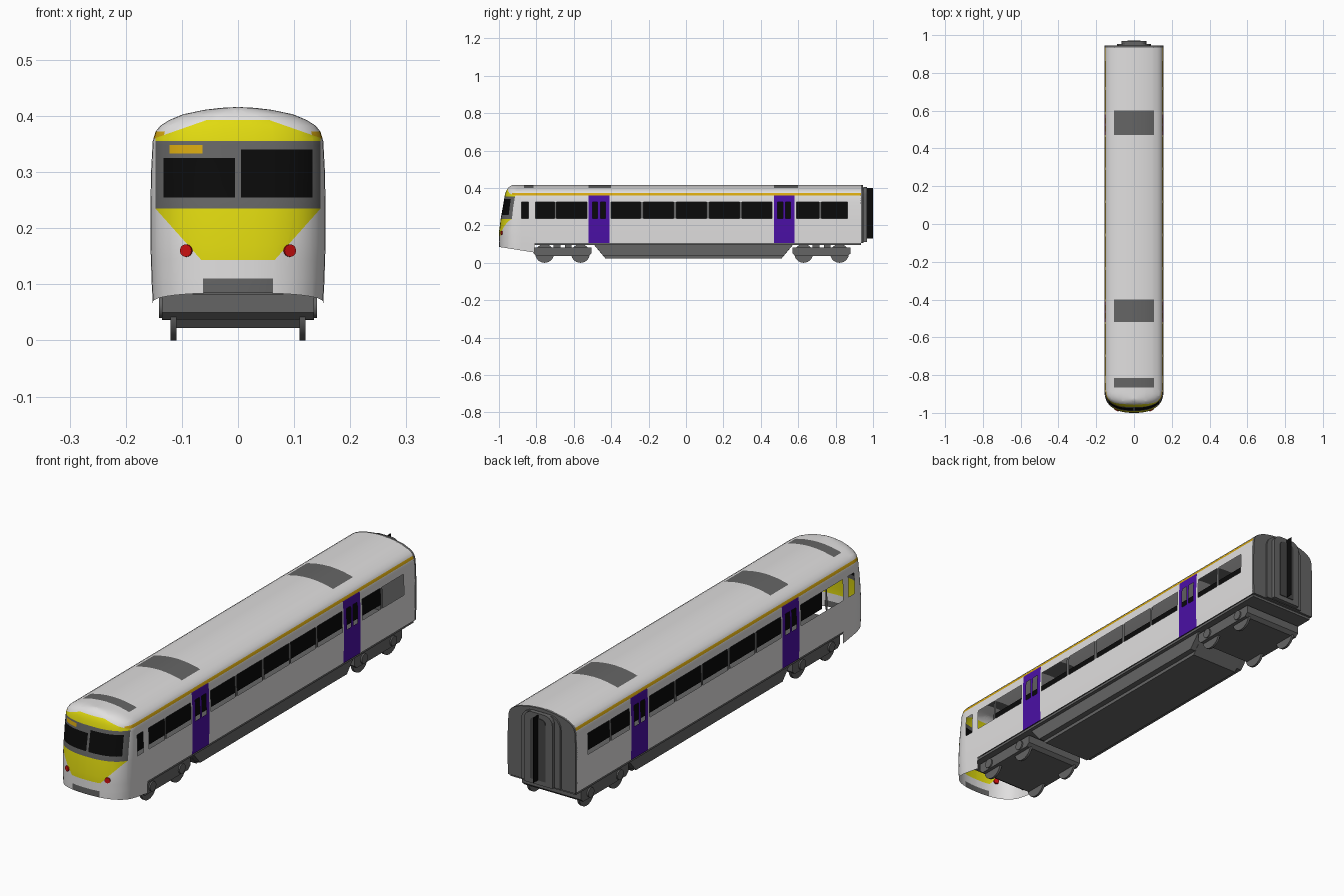
import bpy, bmesh, math
from mathutils import Vector, Matrix

if "Cube" in bpy.data.objects:
    bpy.data.objects.remove(bpy.data.objects["Cube"])


def material(name, r, g, b):
    m = bpy.data.materials.new(name)
    m.diffuse_color = (r, g, b, 1)
    m.use_nodes = True
    m.node_tree.nodes["Principled BSDF"].inputs["Base Color"].default_value = m.diffuse_color
    return m


WHITE, GREY, BLACK, YELLOW, GOLD, PURPLE, RED, DARK = range(8)
MATS = [material("body white", .75, .74, .74), material("mid grey", .13, .13, .13),
        material("black", .003, .003, .003), material("front yellow", .75, .70, .005),
        material("stripe gold", .66, .38, .005), material("door purple", .07, .005, .38),
        material("lamp red", .6, .005, .005), material("dark grey", .06, .06, .06)]


def finish(name, bm, mat=None, smooth=False):
    me = bpy.data.meshes.new(name)
    bm.to_mesh(me)
    bm.free()
    ob = bpy.data.objects.new(name, me)
    bpy.context.collection.objects.link(ob)
    for m in (MATS if mat is None else [MATS[mat]]):
        me.materials.append(m)
    if smooth:
        bpy.ops.object.select_all(action='DESELECT')
        ob.select_set(True)
        bpy.context.view_layer.objects.active = ob
        bpy.ops.object.shade_smooth_by_angle(angle=math.radians(32))
    return ob


def prism(name, pts, a, b, mat, axis='y'):
    """Extrude a 2D outline: (x, z) along y, or (y, z) along x."""
    bm = bmesh.new()
    place = (lambda p, d: (p[0], d, p[1])) if axis == 'y' else (lambda p, d: (d, p[0], p[1]))
    lo = [bm.verts.new(place(p, a)) for p in pts]
    hi = [bm.verts.new(place(p, b)) for p in pts]
    bm.faces.new(lo)
    bm.faces.new(hi)
    for i in range(len(pts)):
        j = (i + 1) % len(pts)
        bm.faces.new((lo[i], lo[j], hi[j], hi[i]))
    bmesh.ops.recalc_face_normals(bm, faces=bm.faces)
    return finish(name, bm, mat)


def box(name, x0, x1, y0, y1, z0, z1, mat):
    return prism(name, [(x0, z0), (x1, z0), (x1, z1), (x0, z1)], y0, y1, mat)


def cylinder(name, loc, r, depth, mat, rot):
    bm = bmesh.new()
    bmesh.ops.create_cone(bm, cap_ends=True, segments=28, radius1=r, radius2=r, depth=depth,
                          matrix=Matrix.Translation(loc) @ rot)
    return finish(name, bm, mat, True)


# Body half section (half width, z, y of nose tip at that height)
LEVELS = [(.151, .05, -1), (.154, .105, -1), (.156, .17, -.999), (.156, .24, -.990),
          (.155, .30, -.979), (.152, .355, -.970), (.147, .372, -.966), (.138, .383, -.962),
          (.122, .393, -.957), (.098, .403, -.949), (.060, .411, -.938), (.030, .4145, -.930),
          (0, .416, -.922)]
NOSE, END = -.885, .935
DOORS = [(-.52, -.41), (.47, .58)]
WINDOWS = [(-.88, -.842), (-.805, -.703), (-.692, -.53), (-.40, -.243), (-.227, -.067),
           (-.05, .11), (.125, .286), (.30, .46), (.592, .71), (.724, .863)]
VENTS = [(-.865, -.815), (-.52, -.40), (.47, .60)]
PANES = [(sum(d) / 2 + a, sum(d) / 2 + b) for d in DOORS for a, b in ((-.035, -.007), (.007, .035))]

# Body shell: one grid running round from the right rear, past the nose, to the left rear
bm = bmesh.new()
rows = []
for w, z, tip in LEVELS:
    row = [(w, END, z)]
    for i in range(-12, 13):
        a = math.radians(i * 7.5)
        x = -math.copysign(abs(math.sin(a)) ** .83, a) * w
        row.append((x, NOSE + (tip - NOSE) * max(math.cos(a), 0) ** .83, z))
    row.append((-w, END, z))
    rows.append([bm.verts.new(p) for p in row])
for lo, hi in zip(rows, rows[1:]):
    for j in range(len(lo) - 1):
        bm.faces.new((lo[j], hi[j], hi[j + 1], lo[j + 1]))
bmesh.ops.remove_doubles(bm, verts=bm.verts, dist=1e-5)


def cut(co, no, where):
    faces = [f for f in bm.faces if where(f.calc_center_median())]
    geom = set(faces) | {e for f in faces for e in f.edges} | {v for f in faces for v in f.verts}
    bmesh.ops.bisect_plane(bm, geom=list(geom), dist=1e-6, plane_co=co, plane_no=no)


def on_nose(c):
    return c.y < NOSE - 1e-4


def on_side(c):
    return not on_nose(c) and c.z < .36


def on_roof(c):
    return not on_nose(c) and c.z > .372


# Cuts for side openings, roof patches, stripe and skirt
for z in (.105, .36, .372):
    cut((0, 0, z), (0, 0, 1), lambda c: True)
cut((0, -.81, 0), (0, 1, 0), on_side)
for z in (.238, .324):
    cut((0, 0, z), (0, 0, 1), on_side)
for y in sorted({v for s in DOORS + WINDOWS + PANES for v in s}):
    cut((0, y, 0), (0, 1, 0), on_side)
for y in sorted({v for s in VENTS for v in s}):
    cut((0, y, 0), (0, 1, 0), on_roof)
for x in (-.106, .106):
    cut((x, 0, 0), (1, 0, 0), on_roof)
cut((0, -1, .085), (0, .03, .19), lambda c: c.y < -.81 and c.z < .2)

# Cuts for the painted front
for z in (.11, .143, .235, .255, .325, .333, .34, .348, .355, .393):
    cut((0, 0, z), (0, 0, 1), on_nose)
for x in (-.147, -.133, -.122, -.063, -.062, -.005, .005, .062, .133, .147):
    cut((x, 0, 0), (1, 0, 0), on_nose)
for s in (-1, 1):
    cut((s * .065, 0, .143), (-s * 1.12, 0, 1), lambda c: on_nose(c) and .143 < c.z < .235)
    cut((s * .055, 0, .393), (s * .35, 0, 1), lambda c: on_nose(c) and c.z > .355)


def within(v, spans):
    return any(a < v < b for a, b in spans)


def nose_colour(c):
    x, z = abs(c.x), c.z
    if x < .147 and .235 < z < .355:
        if -.122 < c.x < -.063 and .333 < z < .348:
            return GOLD
        glass = .005 < x < .133 and .255 < z < (.34 if c.x > 0 else .325)
        return BLACK if glass else GREY
    if .355 < z < .393 - .35 * (x - .055) and z < .393 and c.y < -.915:
        return YELLOW
    if .143 + max(0, 1.12 * (x - .065)) < z < .235 and x < .147:
        return YELLOW
    if x < .062 and z < .11:
        return GREY
    return GOLD if .36 < z < .372 and x > .13 else WHITE


def side_colour(c):
    if .36 < c.z < .372:
        return GOLD
    if c.z > .372:
        return GREY if abs(c.x) < .106 and within(c.y, VENTS) else WHITE
    if c.z > .105 and within(c.y, DOORS):
        return PURPLE
    gaps = [(a[1], b[0]) for a, b in zip(WINDOWS, WINDOWS[1:]) if b[0] - a[1] < .03]
    return GREY if .238 < c.z < .324 and within(c.y, gaps) else WHITE


# Open the windows, trim the skirt and colour what is left
gone = []
for f in bm.faces:
    c = f.calc_center_median()
    f.material_index = nose_colour(c) if on_nose(c) else side_colour(c)
    hole = not on_nose(c) and .238 < c.z < .324 and within(c.y, WINDOWS + PANES)
    skirt = c.z < .105 if c.y > -.81 else c.z < .085 - (c.y + 1) * .03 / .19
    if hole or skirt:
        gone.append(f)
bmesh.ops.delete(bm, geom=gone, context='FACES')
finish("body_shell", bm, None, True)

# Floor, rear wall and the dark centre partition seen through the windows
box("floor", -.15, .15, -.88, END, .095, .106, GREY)
right = [(w, z) for w, z, t in LEVELS if z > .1]
prism("rear_wall", right + [(-w, z) for w, z in reversed(right[:-1])], END - .002, .945, GREY)
box("centre_partition", -.001, .001, -.89, 1, .13, .40, BLACK)


# Rear gangway: stepped arches
def arch(w, top, bottom):
    r = w * .55
    curve = [(w - r + r * math.cos(a), top - r + r * math.sin(a))
             for a in (math.radians(18 * k) for k in range(6))]
    return [(w, bottom)] + curve + [(-x, z) for x, z in reversed(curve)] + [(-w, bottom)]


prism("gangway_base", arch(.09, .402, .108), .94, .952, GREY)
prism("gangway_frame", arch(.065, .405, .11), .95, .968, GREY)
prism("gangway_door", arch(.035, .385, .13), .96, .971, DARK)

# Underfloor equipment case
prism("equipment_case", [(-.495, .1), (-.43, .022), (.51, .022), (.575, .1)], -.11, .11, GREY, 'x')
for s, n in ((-1, "left"), (1, "right")):
    prism(n + "_case_skirt", [(-.495, .1), (-.44, .036), (.52, .036), (.575, .1)],
          s * .10, s * .135, GREY, 'x')

# Bogies with wheels
TURN = Matrix.Rotation(math.pi / 2, 4, 'Y')
for n, yc in (("front", -.66), ("rear", .725)):
    prism(n + "_bogie_frame", [(yc - .155, .083), (yc - .155, .05), (yc - .14, .037),
                               (yc + .14, .037), (yc + .155, .05), (yc + .155, .083)],
          -.135, .135, GREY, 'x')
    for k in (-1, 1):
        box(n + "_bogie_spring", -.12, .12, yc + k * .03 - .018, yc + k * .03 + .018, .08, .1, GREY)
        for s in (-1, 1):
            cylinder(n + "_wheel", (s * .115, yc + k * .096, .05), .05, .01, GREY, TURN)
            cylinder(n + "_axle_box", (s * .135, yc + k * .096, .06), .02, .012, GREY, TURN)

# Red lamps, turned to follow the curved front
for s in (-1, 1):
    rot = Matrix.Rotation(s * math.radians(23), 4, 'Z') @ Matrix.Rotation(math.pi / 2, 4, 'X')
    cylinder("tail_lamp", (s * .091, -.983, .16), .011, .012, RED, rot)
